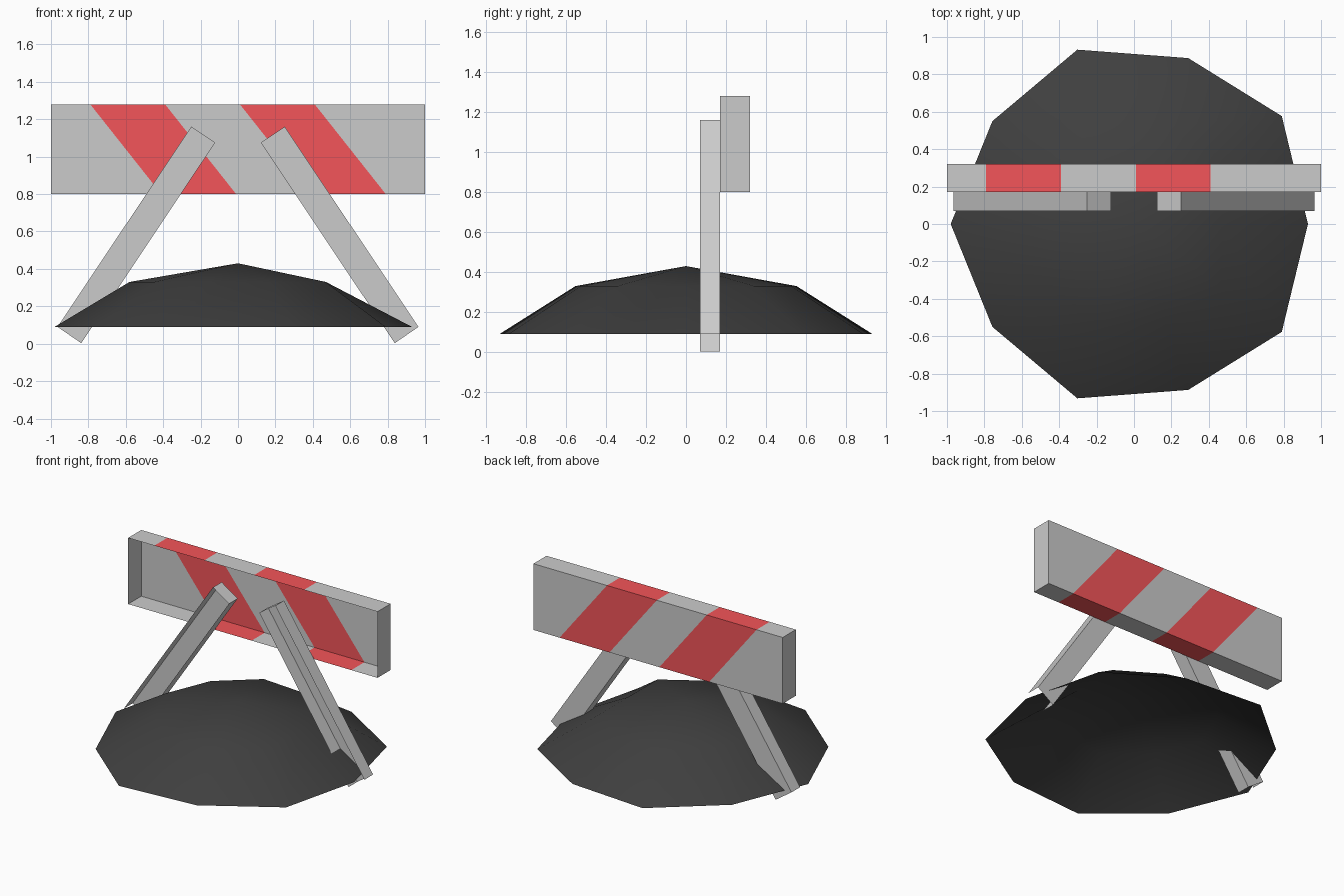
import bpy, bmesh

if "Cube" in bpy.data.objects:
    bpy.data.objects.remove(bpy.data.objects["Cube"])


def material(name, rgb):
    m = bpy.data.materials.new(name)
    m.diffuse_color = (*rgb, 1)
    m.use_nodes = True
    m.node_tree.nodes["Principled BSDF"].inputs["Base Color"].default_value = m.diffuse_color
    return m


def finish(bm, name, mats=()):
    me = bpy.data.meshes.new(name)
    bm.to_mesh(me)
    bm.free()
    for m in mats:
        me.materials.append(m)
    ob = bpy.data.objects.new(name, me)
    bpy.context.collection.objects.link(ob)
    return ob


grey = material("board_grey", (0.8, 0.8, 0.8))
red = material("stripe_red", (0.9, 0.09, 0.1))
black = material("dark_rubble", (0.05, 0.05, 0.05))

# Warning board: a tray open at the front, cut into slanted strips
top = [-1, -0.79, -0.39, 0.01, 0.41, 1]
bottom = [-1, -0.41, -0.01, 0.39, 0.79, 1]
Y0, Y1, Z0, Z1 = 0.17, 0.32, 0.80, 1.28
bm = bmesh.new()
tf, tb = ([bm.verts.new((x, y, Z1)) for x in top] for y in (Y0, Y1))
bf, bb = ([bm.verts.new((x, y, Z0)) for x in bottom] for y in (Y0, Y1))
for i in range(5):
    j = i + 1
    for quad in ((tb[i], tb[j], bb[j], bb[i]),       # back panel
                 (tf[i], tf[j], tb[j], tb[i]),       # top wall
                 (bf[i], bb[i], bb[j], bf[j])):      # bottom wall
        bm.faces.new(quad).material_index = i % 2
bm.faces.new((tf[0], tb[0], bb[0], bf[0]))           # end walls
bm.faces.new((tf[5], bf[5], bb[5], tb[5]))
finish(bm, "striped_board", (grey, red))

# Legs: slanted channels, open at the front and at the foot
outline = [(0.122, 1.075), (0.25, 1.16), (0.965, 0.09), (0.838, 0.003)]
bm = bmesh.new()
front, back = ([bm.verts.new((x, y, z)) for x, z in outline] for y in (0.07, 0.17))
bm.faces.new(back)
for i in (0, 1, 3):
    j = (i + 1) % 4
    bm.faces.new((back[j], back[i], front[i], front[j]))
legs = finish(bm, "support_legs")
legs.modifiers.new("mirror", "MIRROR").use_axis[0] = True

# Low mound: irregular ten-sided open shell with one inner ring and a peak
half = [(0.79, 0.577), (0.29, 0.887), (-0.303, 0.932), (-0.757, 0.55)]
rim = [(0.93, 0)] + half + [(-0.98, 0)] + [(x, -y) for x, y in reversed(half)]
ring = [(0.47, 0)] + [(x * 0.592, y * 0.592) for x, y in rim[1:]]
bm = bmesh.new()
outer = [bm.verts.new((x, y, 0.09)) for x, y in rim]
inner = [bm.verts.new((x, y, 0.33)) for x, y in ring]
peak = bm.verts.new((0, 0, 0.43))
for i in range(10):
    j = (i + 1) % 10
    bm.faces.new((outer[i], outer[j], inner[j], inner[i]))
    bm.faces.new((inner[i], inner[j], peak))
for f in bm.faces:
    f.smooth = True
finish(bm, "base_mound", (black,))
